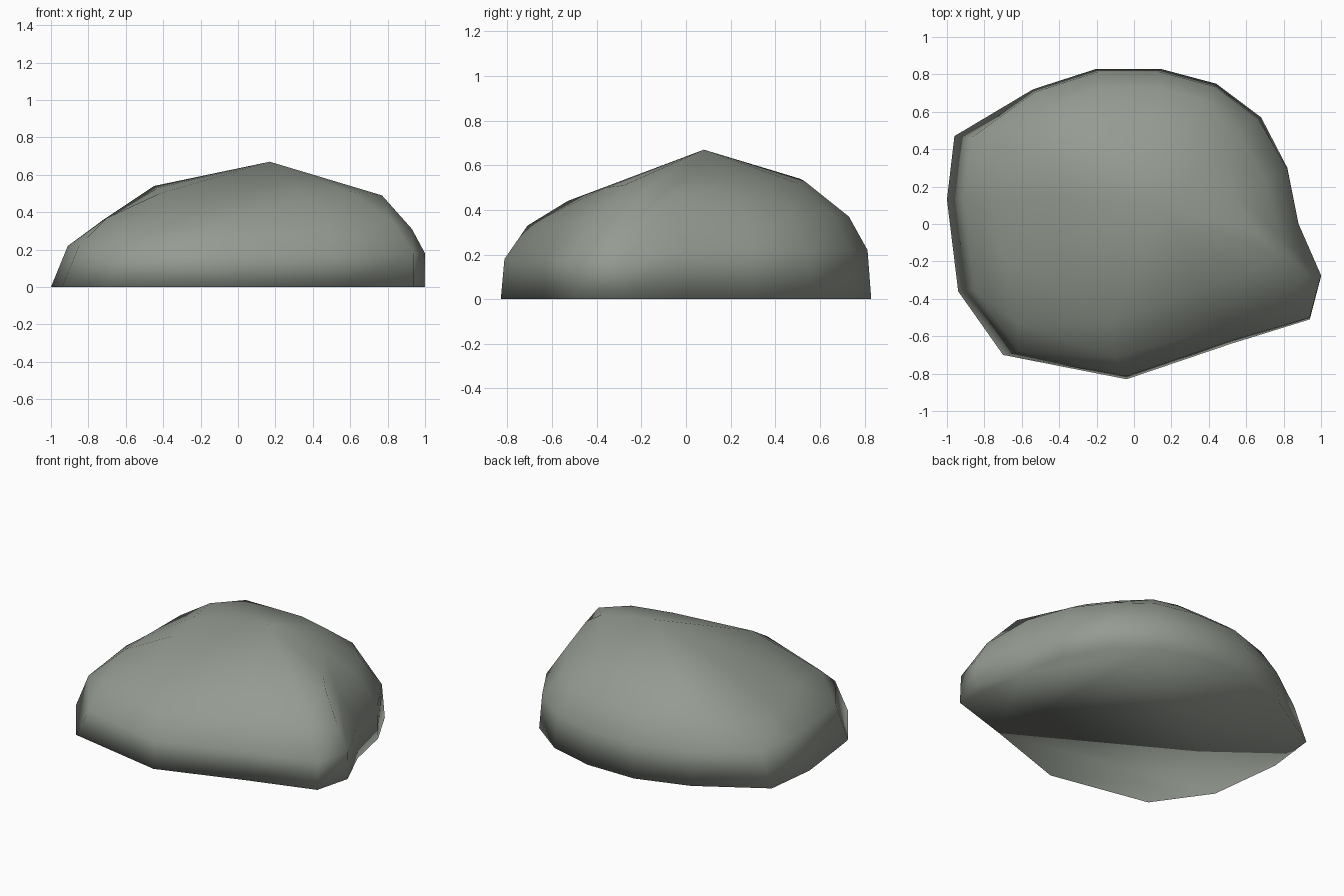
import bpy, bmesh

if "Cube" in bpy.data.objects:
    bpy.data.objects.remove(bpy.data.objects["Cube"])

# Ground outline (x, y), clockwise from the back-left corner seen from above
OUTLINE = [(-.96, .47), (-1, .13), (-.94, -.36), (-.70, -.70), (-.04, -.83),
           (.52, -.64), (.94, -.51), (1, -.28), (.88, 0), (.82, .30),
           (.68, .57), (.44, .75), (.14, .83), (-.20, .83), (-.54, .72)]
# Shoulder and crown contours (x, y, z), same point order
SHOULDER = [(-.72, .42, .36), (-.76, .12, .33), (-.70, -.18, .37), (-.62, -.53, .31),
            (-.10, -.71, .33), (.48, -.55, .34), (.82, -.42, .36), (.93, -.27, .31),
            (.78, -.07, .44), (.70, .24, .42), (.56, .48, .40), (.38, .66, .38),
            (.13, .73, .37), (-.18, .73, .37), (-.48, .62, .38)]
CROWN = [(-.45, .35, .54), (-.43, .15, .53), (-.42, -.10, .50), (-.38, -.36, .43),
         (-.12, -.53, .44), (.35, -.36, .50), (.60, -.28, .51), (.77, -.18, .49),
         (.66, -.05, .52), (.52, .17, .54), (.40, .35, .53), (.27, .50, .52),
         (.10, .53, .53), (-.10, .53, .53), (-.30, .51, .54)]
PEAK = (.17, .08, .67)


def side_point(x, y):
    """Top of the steep side wall: leans in more on the left."""
    lean = .07 if x < -.65 else 0
    z = .18 if y < -.2 and x > -.8 else .22
    return (x * (1 if x > .8 else .98) + lean, y * .98, z)


bm = bmesh.new()
contours = [[(x, y, 0) for x, y in OUTLINE],
            [side_point(x, y) for x, y in OUTLINE], SHOULDER, CROWN]
rings = [[bm.verts.new(p) for p in c] for c in contours]
n = len(OUTLINE)

# Bridge the contours, then close the peak and the flat underside
for low, high in zip(rings, rings[1:]):
    for i in range(n):
        j = (i + 1) % n
        bm.faces.new((low[i], low[j], high[j], high[i]))
peak = bm.verts.new(PEAK)
for i in range(n):
    bm.faces.new((rings[-1][i], rings[-1][(i + 1) % n], peak))
bm.faces.new(rings[0][::-1])
bmesh.ops.recalc_face_normals(bm, faces=bm.faces[:])
for f in bm.faces:
    f.smooth = True

mesh = bpy.data.meshes.new("boulder")
bm.to_mesh(mesh)
bm.free()
stone = bpy.data.materials.new("grey stone")
stone.diffuse_color = (.30, .33, .285, 1)
stone.use_nodes = True
stone.node_tree.nodes["Principled BSDF"].inputs["Base Color"].default_value = stone.diffuse_color
mesh.materials.append(stone)
bpy.context.collection.objects.link(bpy.data.objects.new("boulder", mesh))
